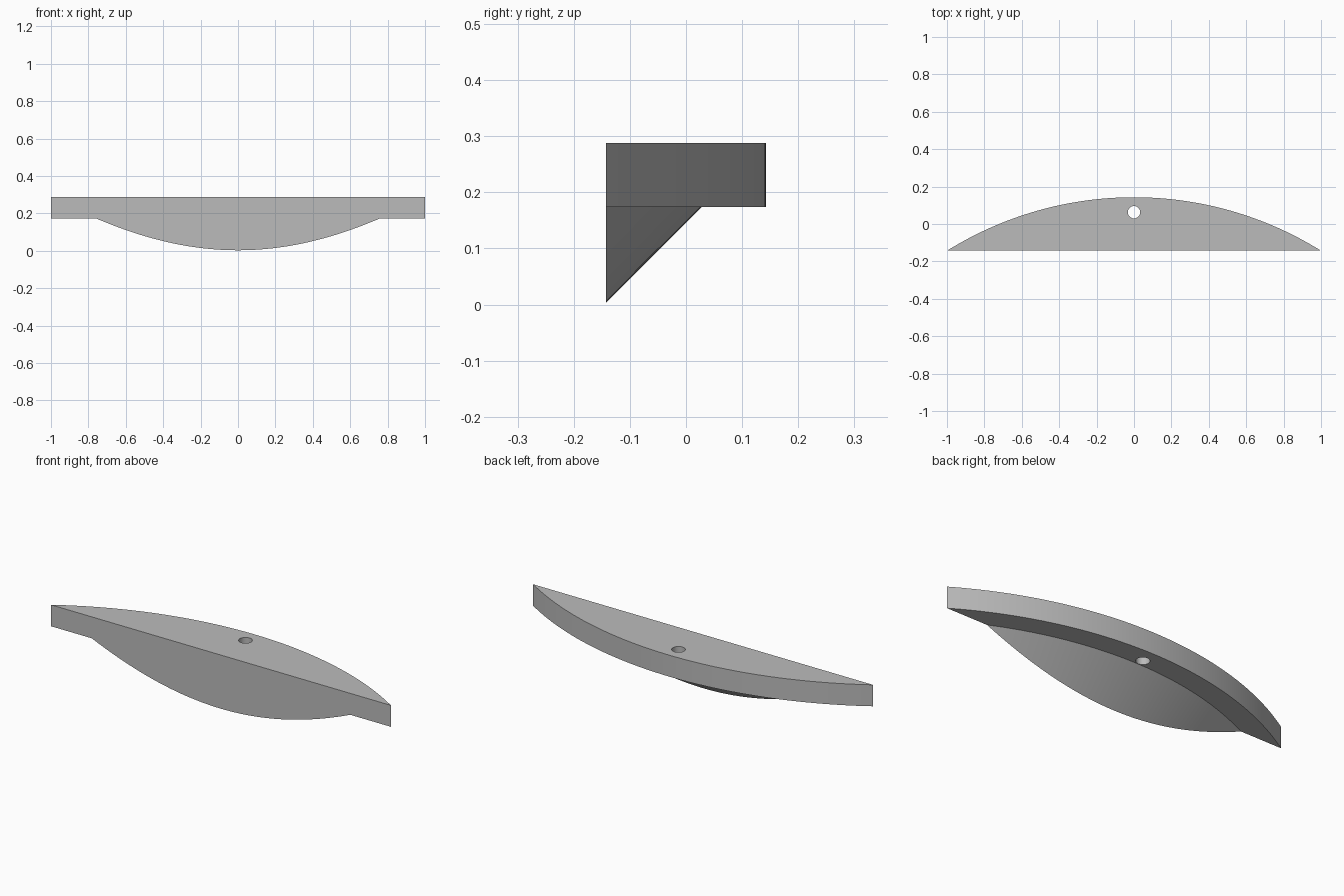
import bpy, bmesh
from math import sin, cos, tan, acos

cube = bpy.data.objects.get("Cube")
if cube:
    bpy.data.objects.remove(cube, do_unlink=True)

FRONT, TOP, LEDGE = -0.143, 0.288, 0.174   # front plane, top and ledge heights
R_PLATE, R_NECK = 1.891, 1.776             # plate radius, cone radius at the ledge
CY = 0.143 - R_PLATE                       # shared arc centre
D = FRONT - CY                             # arc centre to front plane

grey = bpy.data.materials.new("light grey")
grey.use_nodes = True
colour = (0.5, 0.5, 0.5, 1)
grey.diffuse_color = colour
grey.node_tree.nodes["Principled BSDF"].inputs["Base Color"].default_value = colour


def angles(radius, steps):
    """Evenly spaced angles where an arc lies behind the front plane."""
    limit = acos(D / radius)
    return [limit * (2 * i / steps - 1) for i in range(steps + 1)]


bm = bmesh.new()


def arc(radius, z, steps):
    return [bm.verts.new((radius * sin(a), CY + radius * cos(a), z))
            for a in angles(radius, steps)]


# Circular segment plate above, conical underside below
upper = arc(R_PLATE, TOP, 64)
lower = arc(R_PLATE, LEDGE, 64)
neck = arc(R_NECK, LEDGE, 48)
edge = [bm.verts.new((D * tan(a), FRONT, LEDGE - R_NECK + D / cos(a)))
        for a in angles(R_NECK, 48)[1:-1]]
edge = [neck[0]] + edge + [neck[-1]]


def bridge(a, b):
    for i in range(len(a) - 1):
        quad = [a[i], a[i + 1], b[i + 1], b[i]]
        bm.faces.new(list(dict.fromkeys(quad)))


bridge(upper, lower)
bridge(neck, edge)
bm.faces.new(upper)                                      # top
bm.faces.new(lower + neck[::-1])                         # crescent ledge
bm.faces.new([upper[0], lower[0]] + edge + [lower[-1], upper[-1]])  # front
bmesh.ops.recalc_face_normals(bm, faces=bm.faces)

mesh = bpy.data.meshes.new("bracket_body")
bm.to_mesh(mesh)
bm.free()
body = bpy.data.objects.new("bracket_body", mesh)
bpy.context.collection.objects.link(body)
mesh.materials.append(grey)

# Vertical through hole
bpy.ops.mesh.primitive_cylinder_add(vertices=32, radius=0.033, depth=0.4,
                                    location=(0, 0.063, 0.25))
cutter = bpy.context.object
cutter.name = "hole_cutter"
cutter.hide_render = True
cutter.data.materials.append(grey)

bpy.ops.object.select_all(action='DESELECT')
body.select_set(True)
bpy.context.view_layer.objects.active = body
hole = body.modifiers.new("hole", 'BOOLEAN')
hole.operation = 'DIFFERENCE'
hole.solver = 'EXACT'
hole.object = cutter
bpy.ops.object.modifier_apply(modifier=hole.name)
bpy.data.objects.remove(cutter, do_unlink=True)
bpy.ops.object.shade_smooth_by_angle()
